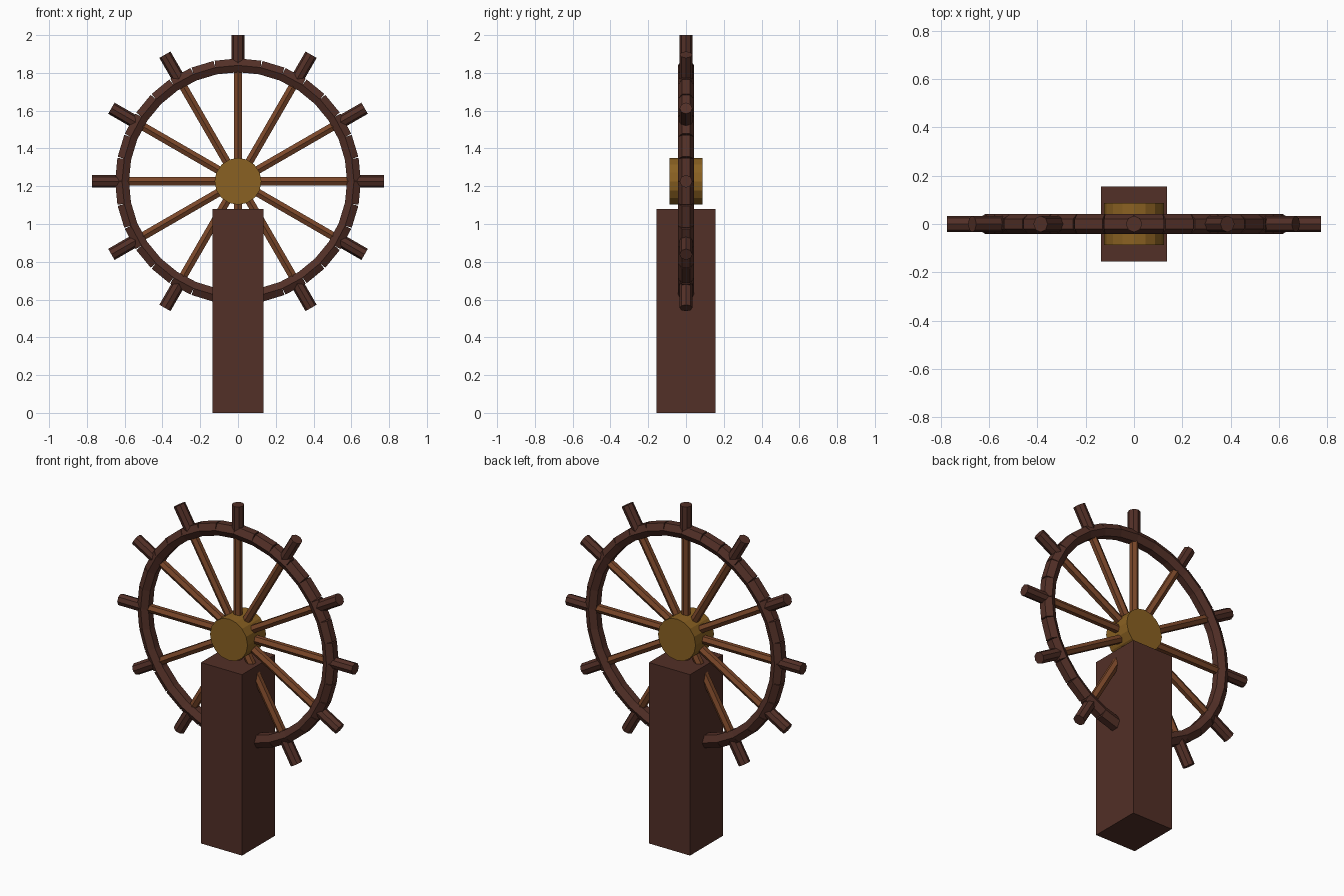
import bpy, bmesh, math
from mathutils import Vector

if "Cube" in bpy.data.objects:
    bpy.data.objects.remove(bpy.data.objects["Cube"])

CZ = 1.226  # wheel centre height


def material(name, col):
    m = bpy.data.materials.new(name)
    m.diffuse_color = (*col, 1)
    m.use_nodes = True
    m.node_tree.nodes["Principled BSDF"].inputs["Base Color"].default_value = m.diffuse_color
    return m


dark = material("dark wood", (0.085, 0.029, 0.020))
mid = material("spoke wood", (0.195, 0.062, 0.022))
brass = material("hub brass", (0.255, 0.120, 0.016))


def polar(r, a):
    return Vector((r * math.cos(a), 0, CZ + r * math.sin(a)))


def prism(bm, p0, p1, r, n, ref=Vector((0, 1, 0))):
    """Closed n-sided bar from p0 to p1, first corner along ref."""
    side = (p1 - p0).normalized().cross(ref)
    rings = []
    for p in (p0, p1):
        rings.append([bm.verts.new(p + r * (math.cos(t) * ref + math.sin(t) * side))
                      for t in (2 * math.pi * k / n for k in range(n))])
    a, b = rings
    bm.faces.new(a[::-1])
    bm.faces.new(b)
    for k in range(n):
        j = (k + 1) % n
        bm.faces.new((a[k], a[j], b[j], b[k]))


def finish(name, bm, mat):
    bmesh.ops.recalc_face_normals(bm, faces=bm.faces)
    me = bpy.data.meshes.new(name)
    bm.to_mesh(me)
    bm.free()
    me.materials.append(mat)
    bpy.context.collection.objects.link(bpy.data.objects.new(name, me))


# post
bm = bmesh.new()
bmesh.ops.create_cube(bm, size=1)
for v in bm.verts:
    v.co = Vector((v.co.x * 0.272, v.co.y * 0.312, (v.co.z + 0.5) * 1.08))
finish("post", bm, dark)

# hub
bm = bmesh.new()
prism(bm, Vector((0, -0.087, CZ)), Vector((0, 0.087, CZ)), 0.124, 16, Vector((0, 0, 1)))
finish("hub", bm, brass)

# rim of straight hexagonal segments, notched on the outside
bm = bmesh.new()
N = 32
for i in range(N):
    prism(bm, polar(0.614, 2 * math.pi * i / N), polar(0.614, 2 * math.pi * (i + 1) / N), 0.042, 6)
finish("rim", bm, dark)

# spokes and handles
for name, r0, r1, rad, n, mat in (("spokes", 0.05, 0.61, 0.025, 6, mid),
                                  ("handles", 0.61, 0.774, 0.034, 8, dark)):
    bm = bmesh.new()
    for i in range(12):
        a = i * math.pi / 6
        prism(bm, polar(r0, a), polar(r1, a), rad, n)
    finish(name, bm, mat)
